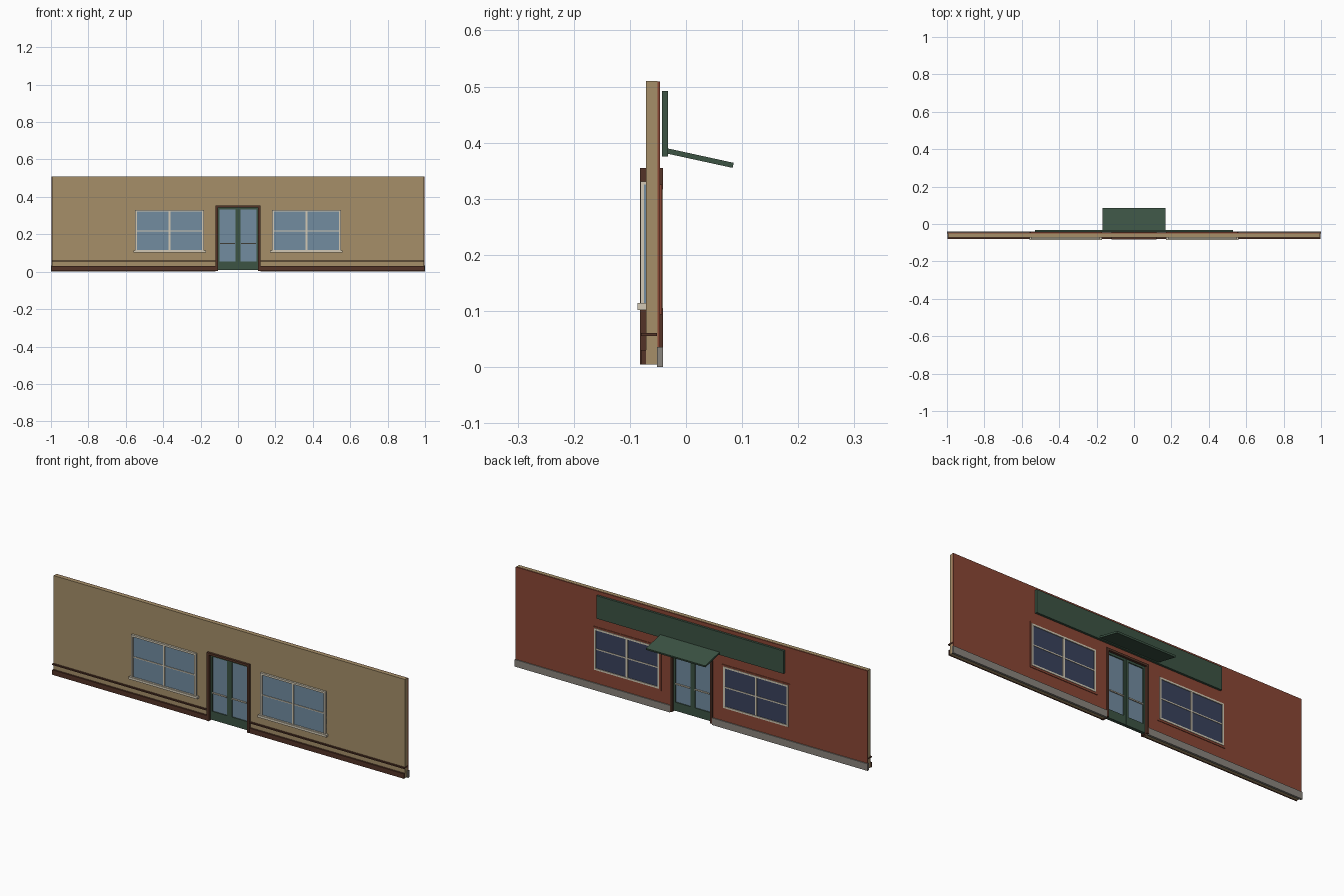
import bpy, bmesh

if "Cube" in bpy.data.objects:
    bpy.data.objects.remove(bpy.data.objects["Cube"])


def mat(name, r, g, b):
    def lin(c):
        c /= 255
        return c / 12.92 if c < 0.04045 else ((c + 0.055) / 1.055) ** 2.4
    m = bpy.data.materials.new(name)
    m.diffuse_color = (lin(r), lin(g), lin(b), 1)
    m.use_nodes = True
    m.node_tree.nodes["Principled BSDF"].inputs["Base Color"].default_value = m.diffuse_color
    return m


TAN = mat("tan_plaster", 166, 143, 105)
BRICK = mat("red_brick", 138, 71, 53)
GREEN = mat("dark_green", 60, 84, 68)
BROWN = mat("dark_brown", 84, 52, 39)
CREAM = mat("cream_trim", 210, 201, 181)
GLASS = mat("blue_glass", 114, 140, 160)
NAVY = mat("navy_glass", 58, 66, 92)
GREY = mat("grey_stone", 138, 133, 125)


def add_box(bm, x0, x1, y0, y1, z0, z1):
    v = [bm.verts.new((x, y, z)) for x in (x0, x1) for y in (y0, y1) for z in (z0, z1)]
    for f in ((0, 1, 3, 2), (4, 6, 7, 5), (0, 4, 5, 1), (2, 3, 7, 6), (0, 2, 6, 4), (1, 5, 7, 3)):
        bm.faces.new([v[i] for i in f])


def finish(name, bm, m):
    bmesh.ops.recalc_face_normals(bm, faces=bm.faces)
    me = bpy.data.meshes.new(name)
    bm.to_mesh(me)
    bm.free()
    me.materials.append(m)
    ob = bpy.data.objects.new(name, me)
    bpy.context.collection.objects.link(ob)
    return ob


def boxes(name, m, *parts):
    bm = bmesh.new()
    for p in parts:
        add_box(bm, *p)
    return finish(name, bm, m)


def extrude(name, m, pts, vec):
    """Flat outline pushed along a vector."""
    bm = bmesh.new()
    f = bm.faces.new([bm.verts.new(p) for p in pts])
    r = bmesh.ops.extrude_face_region(bm, geom=[f])
    bmesh.ops.translate(bm, vec=vec, verts=[g for g in r["geom"] if isinstance(g, bmesh.types.BMVert)])
    return finish(name, bm, m)


def ring(x0, x1, y0, y1, z0, z1, w):
    """Four bars round a rectangle."""
    return [(x0, x0 + w, y0, y1, z0, z1), (x1 - w, x1, y0, y1, z0, z1),
            (x0 + w, x1 - w, y0, y1, z0, z0 + w), (x0 + w, x1 - w, y0, y1, z1 - w, z1)]


# Two wall layers with a doorway
def wall(name, m, hx, y0, y1, z0, z1):
    d, top = 0.112, 0.347
    pts = [(-hx, z0), (-d, z0), (-d, top), (d, top), (d, z0), (hx, z0), (hx, z1), (-hx, z1)]
    extrude(name, m, [(x, y0, z) for x, z in pts], (0, y1 - y0, 0))


wall("inner_wall", TAN, 0.995, -0.071, -0.051, 0.005, 0.51)
wall("outer_brick_wall", BRICK, 0.997, -0.051, -0.046, 0.005, 0.509)

# Door frame around the opening, deeper than the wall
boxes("door_frame", BROWN,
      (-0.12, -0.108, -0.082, -0.041, 0.005, 0.355),
      (0.108, 0.12, -0.082, -0.041, 0.005, 0.355),
      (-0.108, 0.108, -0.082, -0.041, 0.344, 0.355))

for s, side in ((-1, "left"), (1, "right")):
    def sx(a, b):
        return (min(s * a, s * b), max(s * a, s * b))

    # Skirting, wall rail and outside plinth
    boxes(side + "_skirting", BROWN, (*sx(0.12, 0.997), -0.08, -0.071, 0.005, 0.03))
    boxes(side + "_wall_rail", BROWN, (*sx(0.12, 0.998), -0.08, -0.052, 0.055, 0.061))
    boxes(side + "_plinth", GREY, (*sx(0.12, 1.0), -0.052, -0.041, 0, 0.036))

    # Inside window: glass, frame, glazing bars and sill
    x0, x1 = sx(0.182, 0.55)
    xm = (x0 + x1) / 2
    boxes(side + "_inside_glass", GLASS, (x0, x1, -0.075, -0.07, 0.11, 0.325))
    boxes(side + "_inside_window_frame", CREAM,
          *ring(x0, x1, -0.081, -0.071, 0.105, 0.331, 0.01),
          (xm - 0.005, xm + 0.005, -0.079, -0.075, 0.115, 0.321),
          (x0 + 0.01, x1 - 0.01, -0.078, -0.075, 0.215, 0.22))
    boxes(side + "_sill", CREAM, (*sx(0.172, 0.56), -0.086, -0.071, 0.102, 0.114))

    # Outside window: brick surround, dark glass, frame and bars
    boxes(side + "_brick_surround", BRICK, *ring(*sx(0.172, 0.558), -0.046, -0.043, 0.094, 0.325, 0.015))
    boxes(side + "_outside_glass", NAVY, (x0, x1, -0.047, -0.0445, 0.105, 0.316))
    boxes(side + "_outside_window_frame", CREAM,
          *ring(x0, x1, -0.046, -0.041, 0.104, 0.317, 0.009),
          (xm - 0.005, xm + 0.005, -0.0445, -0.042, 0.113, 0.308),
          (x0 + 0.009, x1 - 0.009, -0.0445, -0.0425, 0.208, 0.214))

    # Door leaf: stiles, rails, glass and push bars on both sides
    boxes(side + "_door_leaf", GREEN,
          (*sx(0.001, 0.013), -0.069, -0.053, 0.01, 0.344),
          (*sx(0.098, 0.108), -0.069, -0.053, 0.01, 0.344),
          (*sx(0.013, 0.098), -0.069, -0.053, 0.01, 0.054),
          (*sx(0.013, 0.098), -0.069, -0.053, 0.333, 0.344))
    boxes(side + "_door_glass", GLASS, (*sx(0.013, 0.098), -0.064, -0.058, 0.054, 0.333))
    boxes(side + "_push_bars", CREAM,
          (*sx(0.015, 0.096), -0.074, -0.069, 0.147, 0.153),
          (*sx(0.015, 0.096), -0.053, -0.048, 0.147, 0.153))

# Blank sign board and sloping canopy over the outside of the door
boxes("sign_board", GREEN, (-0.53, 0.53, -0.043, -0.032, 0.375, 0.492))
extrude("canopy", GREEN, [(-0.168, y, z) for y, z in
                          ((-0.036, 0.381), (0.083, 0.355), (0.085, 0.364), (-0.034, 0.39))], (0.336, 0, 0))
